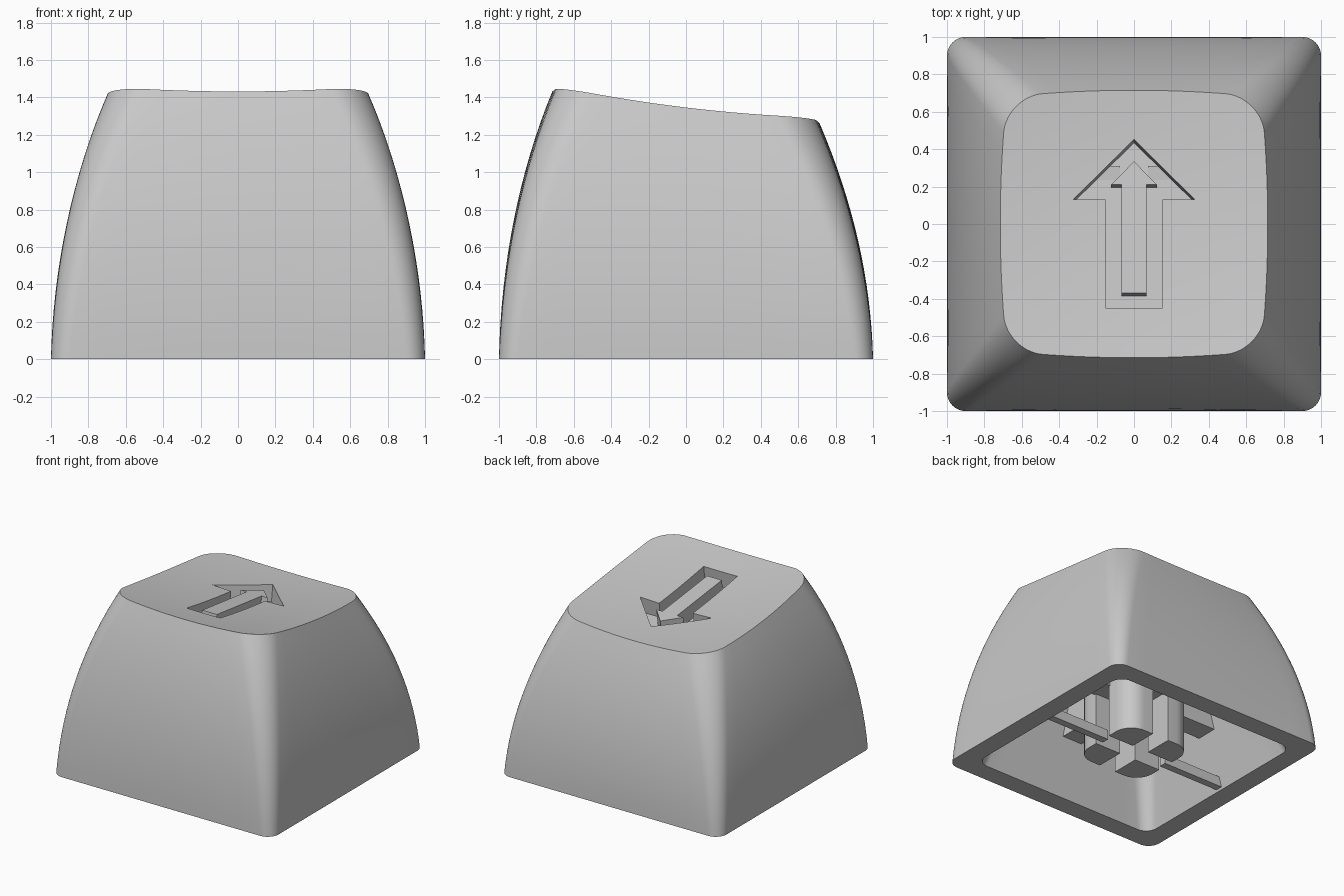
import bpy, bmesh, math
from mathutils import Vector

old = bpy.data.objects.get("Cube")
if old:
    bpy.data.objects.remove(old, do_unlink=True)

grey = bpy.data.materials.new("light_grey")
grey.use_nodes = True
COLOR = (0.58, 0.58, 0.58, 1)
grey.diffuse_color = COLOR
grey.node_tree.nodes["Principled BSDF"].inputs["Base Color"].default_value = COLOR


def make(name, bm):
    bmesh.ops.recalc_face_normals(bm, faces=bm.faces)
    mesh = bpy.data.meshes.new(name)
    bm.to_mesh(mesh)
    bm.free()
    ob = bpy.data.objects.new(name, mesh)
    mesh.materials.append(grey)
    bpy.context.collection.objects.link(ob)
    return ob


def select(ob):
    bpy.ops.object.select_all(action="DESELECT")
    ob.select_set(True)
    bpy.context.view_layer.objects.active = ob


def smooth(ob):
    select(ob)
    bpy.ops.object.shade_smooth_by_angle(angle=math.radians(30))


def cut(ob, cutter):
    select(ob)
    mod = ob.modifiers.new("cut", "BOOLEAN")
    mod.operation, mod.solver, mod.object = "DIFFERENCE", "EXACT", cutter
    bpy.ops.object.modifier_apply(modifier=mod.name)
    bpy.data.objects.remove(cutter, do_unlink=True)


def dish(x, y):
    """Height of the tilted, dished top."""
    return 1.31 - 0.12 * y + 0.07 * (x * x + y * y)


def ceiling(x, y):
    """Height of the tilted, flat ceiling of the hollow."""
    return 1.11 - 0.12 * y


def outline(w, r, bulge):
    """Rounded square whose sides bow outward."""
    pts = []
    for q in range(4):
        a0 = q * math.pi / 2
        corner = Vector((w - r, w - r))
        arc = [corner + r * Vector((math.cos(a), math.sin(a)))
               for a in (i * math.pi / 20 for i in range(11))]
        side = [Vector((w - r - 2 * (w - r) * i / 12, w)) for i in range(1, 12)]
        for p in arc + side:
            x = p.x + bulge * p.x / w * (1 - (p.y / w) ** 2)
            y = p.y + bulge * p.y / w * (1 - (p.x / w) ** 2)
            c, s = math.cos(a0), math.sin(a0)
            pts.append((c * x - s * y, s * x + c * y))
    return pts


def shell_rings(w0, w1, r0, r1, curve, bulge, height):
    """Wall rings from the base upward, then rings closing in over the top."""
    rings = []
    for i in range(17):
        s = i / 16
        f = (1 - curve) * s + curve * s * s
        pts = outline(w0 + (w1 - w0) * f, r0 + (r1 - r0) * s, bulge * s)
        rings.append([(x, y, s * height(x, y)) for x, y in pts])
    for k in range(11, 0, -1):
        rings.append([(x * k / 12, y * k / 12, height(x * k / 12, y * k / 12))
                      for x, y in pts])
    return rings


def skin(bm, rings):
    loops = [[bm.verts.new(p) for p in ring] for ring in rings]
    n = len(loops[0])
    for a, b in zip(loops, loops[1:]):
        for i in range(n):
            j = (i + 1) % n
            bm.faces.new((a[i], a[j], b[j], b[i]))
    bm.faces.new(loops[-1])
    return loops[0]


def prism(name, pts, bottom, top):
    """Prism between two offsets from the tilted top plane, leaning with it."""
    bm = bmesh.new()
    rows = [[bm.verts.new((x, y + 0.13 * h, 1.31 - 0.12 * y + h)) for x, y in pts]
            for h in (bottom, top)]
    bm.faces.new(rows[0])
    bm.faces.new(rows[1])
    for i in range(len(pts)):
        j = (i + 1) % len(pts)
        bm.faces.new((rows[0][i], rows[0][j], rows[1][j], rows[1][i]))
    return make(name, bm)


def arrow(tip, head_y, head_w, shaft_w, tail):
    right = [(shaft_w, tail), (shaft_w, head_y), (head_w, head_y)]
    return right + [(0, tip)] + [(-x, y) for x, y in reversed(right)]


def box(name, sx, sy, z0, z1, x=0):
    bm = bmesh.new()
    bmesh.ops.create_cube(bm, size=1)
    for v in bm.verts:
        v.co = (x + v.co.x * sx, v.co.y * sy, z0 + (v.co.z + 0.5) * (z1 - z0))
    return make(name, bm)


# Hollow cap body: outer skin, inner skin and the rim joining them
bm = bmesh.new()
outer = skin(bm, shell_rings(1.0, 0.68, 0.1, 0.19, 0.8, 0.035, dish))
inner = skin(bm, shell_rings(0.84, 0.53, 0.1, 0.16, 0, 0, ceiling))
for i in range(len(outer)):
    j = (i + 1) % len(outer)
    bm.faces.new((outer[i], outer[j], inner[j], inner[i]))
body = make("cap_body", bm)

# Arrow recess with a smaller raised arrow inside
cut(body, prism("recess_cutter", arrow(0.45, 0.13, 0.325, 0.153, -0.45), -0.12, 0.2))
smooth(body)
prism("raised_arrow", arrow(0.335, 0.21, 0.122, 0.067, -0.37), -0.13, 0.0)

# Stem split into four posts by a cross slot
bm = bmesh.new()
for sx in (-1, 1):
    for sy in (-1, 1):
        c, o, r = 0.075, 0.31, 0.15
        pts = [(c, c), (o, c)]
        pts += [(o - r + r * math.cos(a), o - r + r * math.sin(a))
                for a in (i * math.pi / 16 for i in range(9))] + [(c, o)]
        face = bm.faces.new([bm.verts.new((sx * x, sy * y, 0.02)) for x, y in pts])
        ext = bmesh.ops.extrude_face_region(bm, geom=[face])["geom"]
        bmesh.ops.translate(bm, vec=(0, 0, 1.14),
                            verts=[g for g in ext if isinstance(g, bmesh.types.BMVert)])
smooth(make("stem_posts", bm))

# Ribs under the top and thin bars from the stem to the side walls
box("rib_across", 1.5, 0.18, 0.45, 1.12)
box("rib_lengthwise", 0.18, 1.5, 0.45, 1.05)
for side, sx in (("left", 1), ("right", -1)):
    box("base_bar_" + side, 0.56, 0.06, 0.02, 0.1, sx * 0.56)
